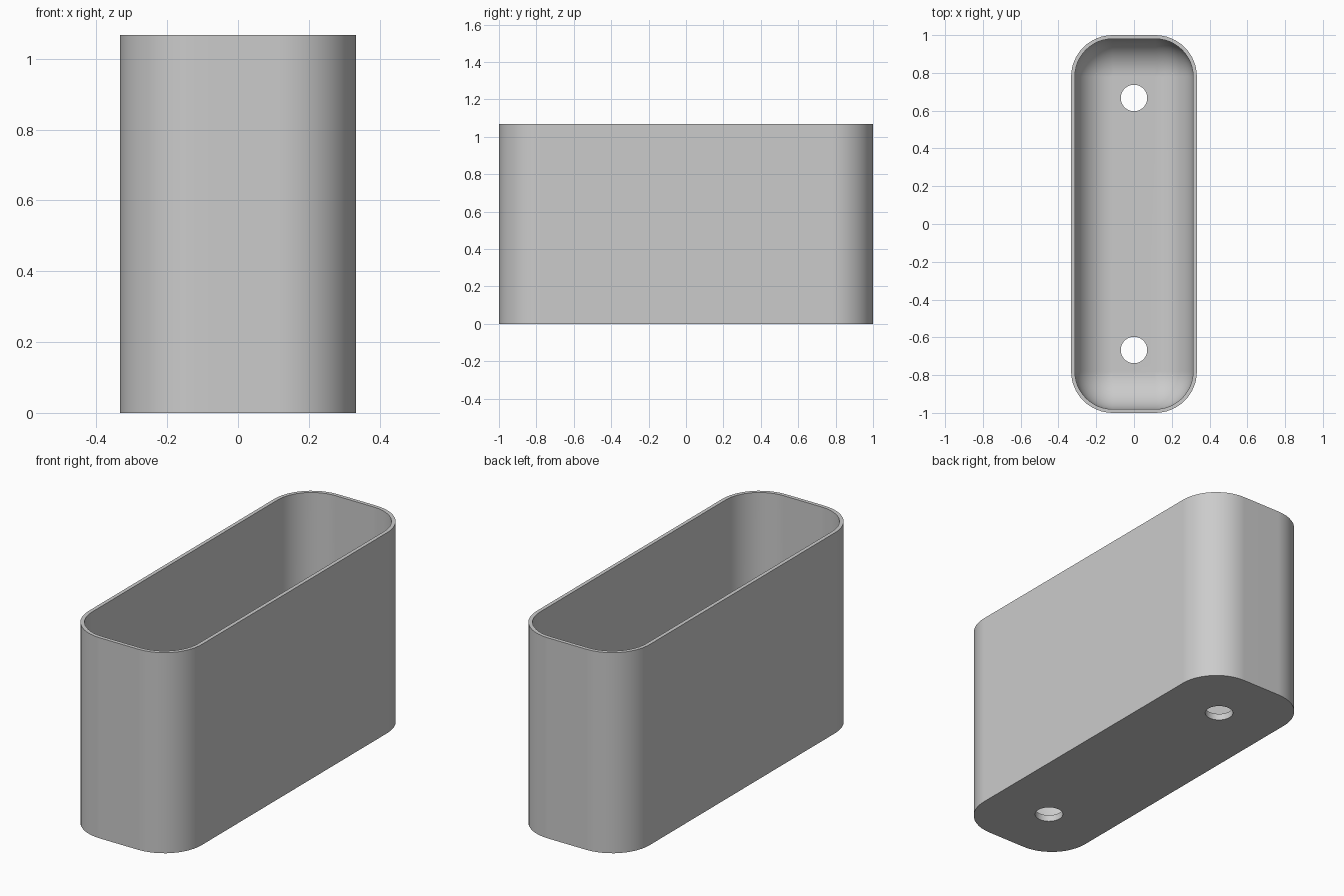
import bpy, bmesh
from math import sin, cos, pi, radians

cube = bpy.data.objects.get("Cube")
if cube:
    bpy.data.objects.remove(cube, do_unlink=True)

HALF_X, HALF_Y, HEIGHT = 0.333, 1.0, 1.067
WALL, FLOOR = 0.02, 0.035
OUTER_R = 0.22
INNER_R = OUTER_R - WALL
HOLE_R, HOLE_Y = 0.07, 0.667
STEPS = 12

grey = bpy.data.materials.new("plain grey")
grey.use_nodes = True
grey.diffuse_color = (0.6, 0.6, 0.6, 1)
grey.node_tree.nodes["Principled BSDF"].inputs["Base Color"].default_value = (0.6, 0.6, 0.6, 1)


def rounded_ring(bm, inset, z):
    """Rounded rectangle of vertices, inset from the outer outline."""
    r = max(OUTER_R - inset, 0)
    cx, cy = HALF_X - inset - r, HALF_Y - inset - r
    ring = []
    for quarter, (sx, sy) in enumerate([(1, 1), (-1, 1), (-1, -1), (1, -1)]):
        for i in range(STEPS + 1):
            a = (quarter + i / STEPS) * pi / 2
            ring.append(bm.verts.new((sx * cx + r * cos(a), sy * cy + r * sin(a), z)))
    return ring


# Outer wall, rim, inner wall and rounded inside bottom as a stack of rings
bm = bmesh.new()
levels = [(0, 0), (0, HEIGHT), (WALL, HEIGHT)]
for i in range(STEPS + 1):
    a = i / STEPS * pi / 2
    levels.append((WALL + INNER_R * (1 - cos(a)), FLOOR + INNER_R * (1 - sin(a))))
rings = [rounded_ring(bm, inset, z) for inset, z in levels]
for low, high in zip(rings, rings[1:]):
    for i in range(len(low)):
        j = (i + 1) % len(low)
        bm.faces.new((low[i], low[j], high[j], high[i]))
bm.faces.new(rings[0][::-1])
bm.faces.new(rings[-1])
bmesh.ops.remove_doubles(bm, verts=bm.verts, dist=0.0001)
bmesh.ops.recalc_face_normals(bm, faces=bm.faces)
mesh = bpy.data.meshes.new("open_box")
bm.to_mesh(mesh)
bm.free()
box = bpy.data.objects.new("open_box", mesh)
bpy.context.collection.objects.link(box)
mesh.materials.append(grey)

# Two round screw holes through the floor
for side in (-1, 1):
    bpy.ops.mesh.primitive_cylinder_add(vertices=48, radius=HOLE_R, depth=0.2,
                                        location=(0, side * HOLE_Y, 0))
    cutter = bpy.context.object
    cutter.name = "hole_cutter"
    cutter.hide_render = True
    cut = box.modifiers.new("hole", "BOOLEAN")
    cut.operation, cut.solver, cut.object = "DIFFERENCE", "EXACT", cutter
    bpy.ops.object.select_all(action="DESELECT")
    box.select_set(True)
    bpy.context.view_layer.objects.active = box
    bpy.ops.object.modifier_apply(modifier=cut.name)
    bpy.data.objects.remove(cutter, do_unlink=True)

# Smooth curves with crisp rim, base and hole edges
bpy.ops.object.shade_smooth_by_angle(angle=radians(30))
normals = box.modifiers.new("even_normals", "WEIGHTED_NORMAL")
normals.keep_sharp = True
